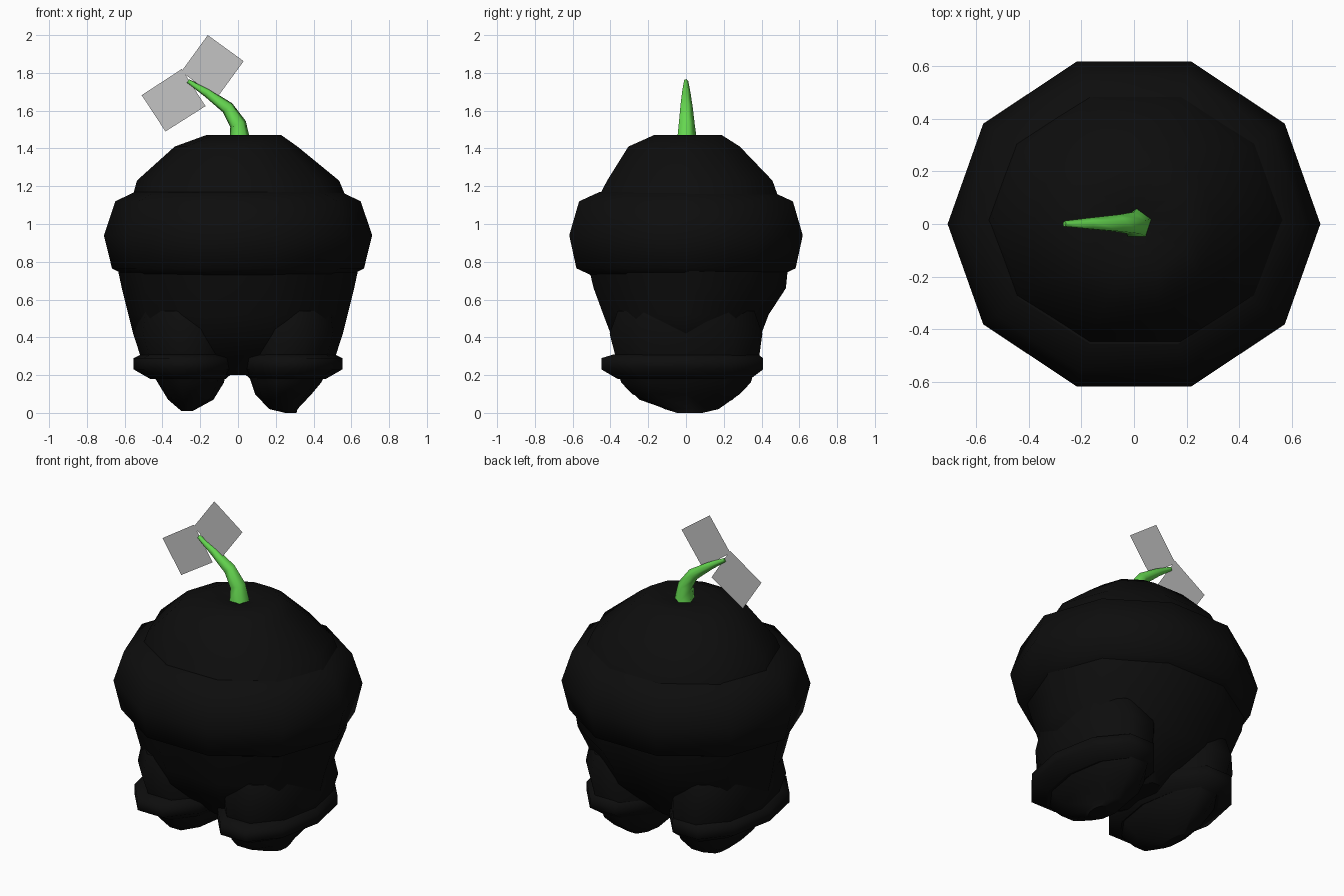
import bpy, bmesh, math
from mathutils import Vector

cube = bpy.data.objects.get("Cube")
if cube:
    bpy.data.objects.remove(cube, do_unlink=True)


def material(name, r, g, b):
    m = bpy.data.materials.new(name)
    m.use_nodes = True
    m.diffuse_color = (r, g, b, 1)
    bsdf = m.node_tree.nodes["Principled BSDF"]
    bsdf.inputs["Base Color"].default_value = (r, g, b, 1)
    bsdf.inputs["Roughness"].default_value = 0.9
    return m


black = material("soft black", 0.004, 0.004, 0.004)
green = material("stem green", 0.13, 0.68, 0.08)
grey = material("leaf grey", 0.55, 0.55, 0.55)


def finish(name, bm, mat, smooth=True):
    bmesh.ops.recalc_face_normals(bm, faces=bm.faces)
    mesh = bpy.data.meshes.new(name)
    bm.to_mesh(mesh)
    bm.free()
    mesh.materials.append(mat)
    for p in mesh.polygons:
        p.use_smooth = smooth and len(p.vertices) <= 4
    ob = bpy.data.objects.new(name, mesh)
    bpy.context.collection.objects.link(ob)
    return ob


def skin(bm, loops):
    """Bridge equal vertex loops and cap both ends."""
    n = len(loops[0])
    for a, b in zip(loops, loops[1:]):
        for i in range(n):
            j = (i + 1) % n
            bm.faces.new((a[i], a[j], b[j], b[i]))
    bm.faces.new(loops[0])
    bm.faces.new(loops[-1])


def loft(name, rings, mat, sides=10):
    """Stack of level ellipses: (z, centre x, centre y, radius x, radius y)."""
    bm = bmesh.new()
    loops = []
    for z, cx, cy, rx, ry in rings:
        angles = [math.tau * i / sides for i in range(sides)]
        loops.append([bm.verts.new((cx + rx * math.cos(a), cy + ry * math.sin(a), z))
                      for a in angles])
    skin(bm, loops)
    return finish(name, bm, mat)


# Rounded top with a shallow dip for the stem
loft("dome", [(1.10, 0.01, 0.01, 0.58, 0.52), (1.23, 0, 0.02, 0.535, 0.46),
              (1.41, -0.01, -0.01, 0.325, 0.31), (1.47, 0.03, 0.01, 0.2, 0.19),
              (1.44, 0.01, 0, 0.04, 0.04)], black)

# Bulging band around the middle
loft("band", [(0.73, 0, 0, 0.6, 0.53), (0.765, 0, 0, 0.667, 0.61),
              (0.94, 0, 0, 0.71, 0.65), (1.12, 0, 0, 0.65, 0.595),
              (1.17, 0, 0, 0.545, 0.48)], black)

# Tapered lower body
loft("body", [(0.8, 0, 0.01, 0.645, 0.56), (0.66, 0, 0.02, 0.615, 0.535),
              (0.52, 0, 0, 0.58, 0.46), (0.42, 0, 0, 0.555, 0.42),
              (0.3, 0, 0, 0.35, 0.3), (0.2, 0, 0, 0.08, 0.2)], black)

# Legs, cuffs and feet
feet = {
    "left": [(0.22, 0.26, 0, 0.21, 0.38), (0.16, 0.255, 0, 0.185, 0.36),
             (0.1, 0.24, 0, 0.15, 0.3), (0.02, 0.24, 0.03, 0.075, 0.15),
             (0, 0.28, 0.02, 0.03, 0.07)],
    "right": [(0.22, -0.26, 0, 0.2, 0.38), (0.16, -0.25, 0, 0.175, 0.35),
              (0.07, -0.25, 0, 0.12, 0.26), (0.01, -0.27, 0.02, 0.03, 0.1)],
}
for side, s in (("left", 1), ("right", -1)):
    loft(side + "_leg", [(0.54, s * 0.28, 0, 0.26, 0.38), (0.42, s * 0.28, 0, 0.275, 0.425),
                         (0.25, s * 0.26, 0.01, 0.24, 0.39)], black)
    loft(side + "_cuff", [(0.31, s * 0.27, 0, 0.24, 0.4), (0.29, s * 0.28, -0.02, 0.272, 0.45),
                          (0.23, s * 0.28, -0.02, 0.272, 0.45),
                          (0.18, s * 0.265, -0.01, 0.2, 0.37)], black)
    loft(side + "_foot", feet[side], black)

# Curved stem swept along a path in the x-z plane
path = [(0.01, 1.445, 0.058), (0, 1.53, 0.046), (-0.055, 1.615, 0.036),
        (-0.165, 1.695, 0.024), (-0.265, 1.757, 0.012)]
points = [Vector((x, 0, z)) for x, z, r in path]
bm = bmesh.new()
loops = []
for i, (x, z, r) in enumerate(path):
    t = (points[min(i + 1, 4)] - points[max(i - 1, 0)]).normalized()
    if i == 0:
        t = Vector((0, 0, 1))
    across = Vector((t.z, 0, -t.x))
    loops.append([bm.verts.new(points[i] + r * (math.cos(a) * across
                  + math.sin(a) * Vector((0, 1, 0))))
                  for a in [math.tau * (k + 0.25) / 5 for k in range(5)]])
skin(bm, loops)
finish("stem", bm, green)

# Two flat leaves beside the stem tip
leaves = {
    "upper_leaf": [(-0.16, 2), (0.03, 1.862), (-0.113, 1.666), (-0.3, 1.807)],
    "lower_leaf": [(-0.51, 1.682), (-0.384, 1.49), (-0.172, 1.624), (-0.298, 1.82)],
}
for name, corners in leaves.items():
    bm = bmesh.new()
    bm.faces.new([bm.verts.new((x, 0, z)) for x, z in corners])
    finish(name, bm, grey, smooth=False)
